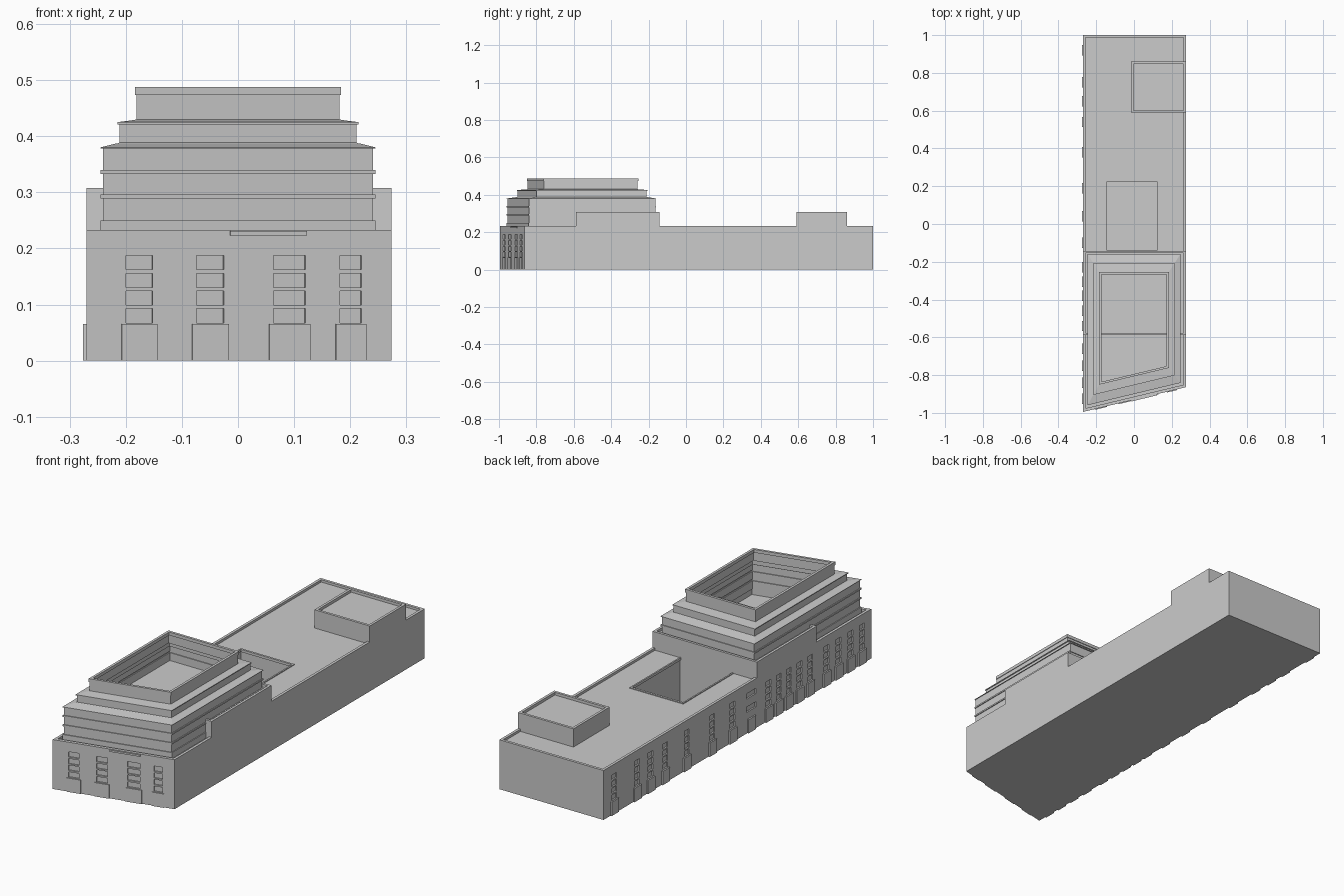
import bpy, bmesh, math
from mathutils import Matrix, Vector

if "Cube" in bpy.data.objects:
    bpy.data.objects.remove(bpy.data.objects["Cube"])

SLOPE = 0.24          # front wall runs at a slant
ROOF, TOP = 0.222, 0.233


def plan(xl, xr, f0, yb):
    """Four-sided footprint with a slanted front edge."""
    return [(xl, f0 + SLOPE * xl), (xr, f0 + SLOPE * xr), (xr, yb), (xl, yb)]


def rect(xl, xr, yf, yb):
    return [(xl, yf), (xr, yf), (xr, yb), (xl, yb)]


def make(name, bm):
    bmesh.ops.recalc_face_normals(bm, faces=bm.faces)
    me = bpy.data.meshes.new(name)
    bm.to_mesh(me)
    bm.free()
    ob = bpy.data.objects.new(name, me)
    bpy.context.collection.objects.link(ob)
    return ob


def loft(name, rings, caps=False, closed=False):
    """Join a stack of (footprint, z) rings with quads."""
    bm = bmesh.new()
    vs = [[bm.verts.new((x, y, z)) for x, y in p] for p, z in rings]
    pairs = list(zip(vs, vs[1:])) + ([(vs[-1], vs[0])] if closed else [])
    for a, b in pairs:
        for i in range(4):
            j = (i + 1) % 4
            bm.faces.new((a[i], a[j], b[j], b[i]))
    if caps:
        bm.faces.new(vs[0][::-1])
        bm.faces.new(vs[-1])
    return make(name, bm)


def prism(name, p, z0, z1):
    return loft(name, [(p, z0), (p, z1)], caps=True)


def rim(name, outer, inner, z0, z1):
    return loft(name, [(outer, z0), (outer, z1), (inner, z1), (inner, z0)], closed=True)


def boxes(name, items):
    """Boxes given as (wall frame, along, z centre, width, depth, height)."""
    bm = bmesh.new()
    for m, u, z, w, d, h in items:
        mat = m @ Matrix.Translation((u, 0, z)) @ Matrix.Diagonal((w, d, h, 1))
        bmesh.ops.create_cube(bm, size=1, matrix=mat)
    return make(name, bm)


def cut(ob, cutter):
    mod = ob.modifiers.new("cut", 'BOOLEAN')
    mod.operation = 'DIFFERENCE'
    mod.solver = 'EXACT'
    mod.object = cutter
    cutter.hide_render = True
    cutter.hide_set(True)


# wall frames: local x runs along the wall, local y goes through it
ang = math.atan(SLOPE)
front = Matrix.Translation((0, -0.93, 0)) @ Matrix.Rotation(ang, 4, 'Z')
left = Matrix.Translation((-0.27, 0, 0)) @ Matrix.Rotation(math.radians(-90), 4, 'Z')
stretch = 1 / math.cos(ang)

rows = [0.08, 0.112, 0.143, 0.175]
front_cols = [(-0.2, -0.152), (-0.074, -0.025), (0.063, 0.12), (0.182, 0.22)]
left_cols = [0.92, 0.75, 0.65, 0.54, 0.38, 0.19, 0.04, -0.10, -0.23, -0.305,
             -0.38, -0.46, -0.54, -0.66, -0.75, -0.84, -0.925]

# main body with courtyard and window recesses
body = prism("main_body", plan(-0.27, 0.274, -0.93, 1.0), 0, ROOF)
court = rect(-0.15, 0.13, -0.14, 0.235)
cut(body, prism("courtyard_cutter", court, 0.01, 0.5))
wins = [(front, (a + b) / 2 * stretch, z, (b - a) * stretch, 0.014, 0.025)
        for a, b in front_cols for z in rows]
wins += [(left, -y, z, 0.07 if y == -0.10 else 0.036, 0.014, 0.025)
         for y in left_cols for z in (rows[1::2] if y == -0.10 else rows)]
cut(body, boxes("window_cutter", wins))

# street-level door surrounds
boxes("front_door_surrounds",
      [(front, (a + b) / 2 * stretch, 0.0325, (b - a + 0.016) * stretch, 0.008, 0.065)
       for a, b in front_cols])
boxes("side_door_surrounds", [(left, -y, 0.0325, 0.055, 0.013, 0.065) for y in left_cols])
boxes("front_canopy", [(front, 0.055, 0.227, 0.14, 0.012, 0.008)])

# roof parapet and courtyard kerb
rim("roof_parapet", plan(-0.27, 0.274, -0.93, 1.0),
    plan(-0.257, 0.261, -0.914, 0.987), ROOF, TOP)
rim("courtyard_kerb", rect(-0.15, 0.13, -0.14, 0.235),
    rect(-0.143, 0.123, -0.14, 0.225), ROOF - 0.008, ROOF + 0.004)

# raised shoulder block below the tower, and rear penthouse
for name, (xl, xr, yf, yb) in {"shoulder": (-0.27, 0.274, -0.588, -0.142),
                               "penthouse": (-0.015, 0.274, 0.59, 0.86)}.items():
    prism(name + "_block", rect(xl, xr, yf, yb), ROOF, 0.295)
    rim(name + "_parapet", rect(xl, xr, yf, yb),
        rect(xl + .012, xr - .012, yf + .012, yb - .012), 0.295, 0.308)


# stepped tower: one open shell made of three setback tiers
def tier(n, inset=0.0):
    hw, f0, yb = [(0.245, -0.90, -0.16), (0.215, -0.853, -0.206), (0.184, -0.806, -0.255)][n]
    return plan(-hw + inset, hw - inset, f0 + inset, yb - inset)


R = 0.004
rings = [(tier(0), ROOF)]
for z in (0.243, 0.289, 0.333):               # glazing bands between floor slabs
    rings += [(tier(0), z), (tier(0), z + 0.007), (tier(0, R), z + 0.007),
              (tier(0, R), z + (0.046 if z < 0.28 else 0.044))]
rings += [(tier(0, R), 0.378), (tier(0), 0.378), (tier(0), 0.38),
          (tier(1, -0.002), 0.387), (tier(1), 0.387), (tier(1, R), 0.389),
          (tier(1, R), 0.421), (tier(1), 0.421), (tier(1), 0.425),
          (tier(2), 0.429), (tier(2, 0.003), 0.43), (tier(2, 0.003), 0.473),
          (tier(2), 0.473), (tier(2), 0.488), (tier(2, 0.012), 0.488),
          (tier(2, 0.012), 0.473), (tier(2, 0.004), 0.473)]
loft("stepped_tower", rings)
